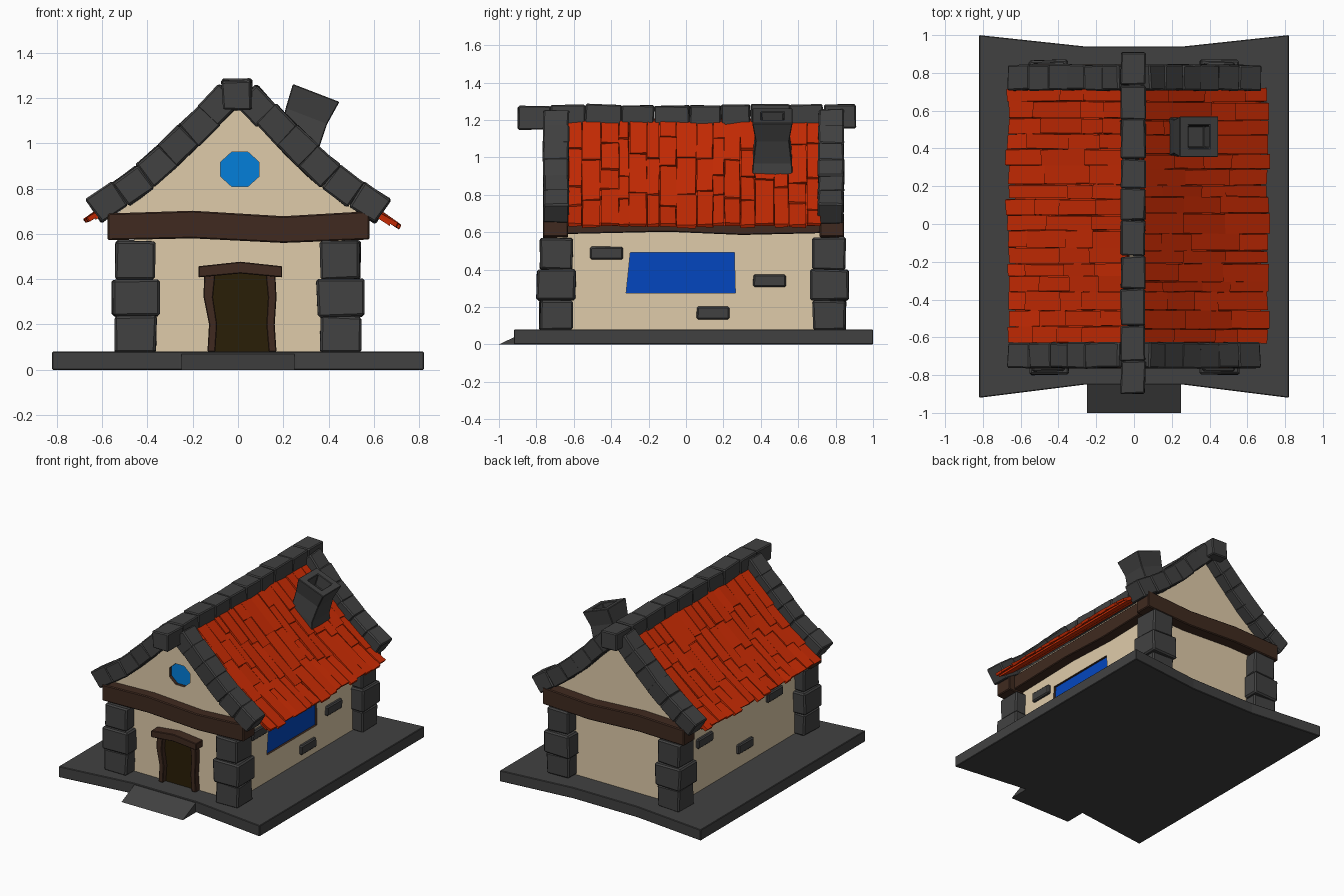
import bpy, bmesh, math, random
from mathutils import Matrix, Vector

if "Cube" in bpy.data.objects:
    bpy.data.objects.remove(bpy.data.objects["Cube"])

random.seed(4)


def material(name, rgb):
    m = bpy.data.materials.new(name)
    m.diffuse_color = (*rgb, 1)
    m.use_nodes = True
    m.node_tree.nodes["Principled BSDF"].inputs["Base Color"].default_value = m.diffuse_color
    return m


STONE = material("grey stone", (0.053, 0.053, 0.053))
WALL = material("cream plaster", (0.74, 0.60, 0.40))
WOOD = material("brown wood", (0.050, 0.023, 0.014))
DOOR = material("dark door", (0.023, 0.013, 0.002))
TILE = material("red tile", (0.58, 0.024, 0.001))
BLUE = material("deep blue glass", (0.001, 0.062, 0.52))
SKY = material("light blue glass", (0.001, 0.21, 0.70))


def finish(name, bm, mat, bevel=0):
    bmesh.ops.recalc_face_normals(bm, faces=bm.faces)
    me = bpy.data.meshes.new(name)
    bm.to_mesh(me)
    bm.free()
    me.materials.append(mat)
    ob = bpy.data.objects.new(name, me)
    bpy.context.collection.objects.link(ob)
    if bevel:
        mod = ob.modifiers.new("bevel", "BEVEL")
        mod.width = bevel
        mod.segments = 1
    return ob


def prism(name, poly, axis, a, b, mat, bevel=0):
    """Extrude a 2D outline along an axis from a to b."""
    place = {"x": lambda p, d: (d, p[0], p[1]),
             "y": lambda p, d: (p[0], d, p[1]),
             "z": lambda p, d: (p[0], p[1], d)}[axis]
    bm = bmesh.new()
    lo = [bm.verts.new(place(p, a)) for p in poly]
    hi = [bm.verts.new(place(p, b)) for p in poly]
    bm.faces.new(lo)
    bm.faces.new(hi[::-1])
    n = len(poly)
    for i in range(n):
        j = (i + 1) % n
        bm.faces.new((lo[i], hi[i], hi[j], lo[j]))
    return finish(name, bm, mat, bevel)


def blocks(name, items, mat, bevel=0.008, jitter=0.005):
    """Slightly irregular boxes: (centre, size, angle about y)."""
    bm = bmesh.new()
    for c, s, ang in items:
        m = Matrix.Translation(c) @ Matrix.Rotation(ang, 4, "Y") @ Matrix.Diagonal((*s, 1))
        for v in bmesh.ops.create_cube(bm, size=1, matrix=m)["verts"]:
            v.co += Vector([random.uniform(-jitter, jitter) for _ in range(3)])
    return finish(name, bm, mat, bevel)


def rect(x0, x1, z0, z1):
    return [(x0, z0), (x1, z0), (x1, z1), (x0, z1)]


# Base slab with flared corners, and entry ramp
prism("base_slab", [(-.82, -.92), (-.26, -.85), (.26, -.85), (.82, -.92),
                    (.82, 1), (.26, .94), (-.26, .94), (-.82, 1)], "z", 0, .08, STONE, .004)
prism("entry_ramp", [(-1, 0), (-.84, 0), (-.84, .075)], "x", -.25, .25, STONE)

# Plastered house body with gables
walls = prism("house_walls", [(-.46, .07), (.46, .07), (.46, .69), (.53, .69), (.46, .765),
                              (.25, .93), (0, 1.16), (-.25, .93), (-.46, .765), (-.53, .69),
                              (-.46, .69)], "y", -.69, .76, WALL)

# Recessed windows: round one in the front gable, wide one in the right wall
octagon = [(.008 + .092 * math.cos((k + .5) * math.pi / 4),
            .885 + .083 * math.sin((k + .5) * math.pi / 4)) for k in range(8)]
wide = [(-.32, .275), (.264, .275), (.258, .49), (-.298, .49)]
for name, poly, axis, a, b, g, mat in (
        ("gable_window", octagon, "y", -.75, -.655, -.66, SKY),
        ("side_window", wide, "x", .435, .52, .44, BLUE)):
    cutter = prism(name + "_cutter", poly, axis, a, b, WOOD)
    cutter.hide_render = True
    cutter.hide_viewport = True
    cut = walls.modifiers.new(name, "BOOLEAN")
    cut.object = cutter
    cut.solver = "EXACT"
    cut.material_mode = "TRANSFER"
    prism(name, poly, axis, g - .005, g + .004, mat)

# Corner pillars of three stacked stones
items = []
for sx in (-1, 1):
    for y in (-.695, .765):
        for z, h, w, d in ((.157, .16, .18, .175), (.318, .165, .207, .205), (.485, .17, .175, .175)):
            items.append(((sx * .452, y, z), (w, d, h), 0))
blocks("corner_pillars", items, STONE, .01)

# Wavy timber ring below the roof
for name, y0, y1 in (("front_beam", -.765, -.63), ("back_beam", .715, .845)):
    prism(name, [(-.575, .69), (-.2, .702), (.2, .678), (.58, .70), (.58, .575),
                 (.2, .56), (-.2, .58), (-.575, .572)], "y", y0, y1, WOOD, .006)
for name, s in (("left_beam", -1), ("right_beam", 1)):
    prism(name, [(-.64, .695), (.73, .695), (.73, .595), (.3, .585), (-.1, .602), (-.64, .59)],
          "x", s * .43, s * .535, WOOD, .005)

# Gable edging stones
items = []
for y in (-.695, .775):
    for sx in (-1, 1):
        for x, z, a in ((.58, .738, 34), (.464, .812, 37), (.357, .90, 41),
                        (.265, .988, 44), (.17, 1.08, 45), (.085, 1.165, 47)):
            items.append(((sx * x, y, z), (.14, .135, .128), sx * math.radians(a)))
blocks("gable_stones", items, STONE, .008)

# Ridge stones
cuts = [-.9, -.725, -.54, -.345, -.17, .02, .19, .345, .555, .735, .91]
blocks("ridge_stones", [((-.005, (a + b) / 2, 1.217 + random.uniform(-.006, .006)),
                         (.13, b - a - .002, .128), 0) for a, b in zip(cuts, cuts[1:])], STONE, .007)

# Roof: curved under-sheet plus staggered shingles
PROFILE = [(.03, 1.2), (.157, 1.08), (.34, .90), (.55, .728), (.712, .622)]


def on_profile(d):
    for p, q in zip(PROFILE, PROFILE[1:]):
        seg = math.dist(p, q)
        if d <= seg or q == PROFILE[-1]:
            f = d / seg
            return Vector((p[0] + (q[0] - p[0]) * f, p[1] + (q[1] - p[1]) * f))
        d -= seg


LENGTH = sum(math.dist(p, q) for p, q in zip(PROFILE, PROFILE[1:])) - .008
for side, s, total in (("left", -1, LENGTH - .05), ("right", 1, LENGTH)):
    pts = [(s * x, z) for x, z in PROFILE[:-1]]
    end = on_profile(total - .04)
    pts.append((s * end.x, end.y))
    prism(side + "_roof_sheet", pts + [(x, z - .015) for x, z in pts[::-1]], "y", -.63, .72, TILE)
    shingles = []
    edges = [-.63 + 1.35 * k / 16 + (random.uniform(-.018, .018) if 0 < k < 16 else 0)
             for k in range(17)]
    for y0, y1 in zip(edges, edges[1:]):
        stop = total + random.uniform(-.015, .008)
        d = 0
        while d < stop - .01:
            e = d + random.uniform(.14, .34)
            if e > stop - .1:
                e = stop
            p, q = on_profile(d), on_profile(e)
            q = q + Vector((.005, .007))          # lift the lower end
            mid, run = (p + q) / 2, q - p
            shingles.append(((s * mid.x, (y0 + y1) / 2, mid.y), (run.length, y1 - y0 - .004, .018),
                             s * math.atan2(-run.y, run.x)))
            d = e
    blocks(side + "_shingles", shingles, TILE, 0, .004)

# Leaning, flared chimney with a hollow top
bm = bmesh.new()
rings = []
for cx, cz, hx, hy, tilt in ((.262, .88, .09, .11, 0), (.268, 1.0, .092, .104, 21),
                             (.302, 1.12, .098, .09, 21), (.345, 1.222, .11, .108, 21),
                             (.345, 1.222, .06, .06, 21), (.318, 1.14, .055, .055, 21)):
    t = math.radians(tilt)
    rings.append([bm.verts.new((cx + u * hx * math.cos(t), .462 + v * hy, cz - u * hx * math.sin(t)))
                  for u, v in ((-1, -1), (1, -1), (1, 1), (-1, 1))])
for a, b in zip(rings, rings[1:]):
    for i in range(4):
        j = (i + 1) % 4
        bm.faces.new((a[i], a[j], b[j], b[i]))
bm.faces.new(rings[0])
bm.faces.new(rings[-1])
finish("chimney", bm, STONE, .004)

# Door with bent posts and a peaked lintel
prism("door_panel", rect(-.11, .155, .08, .425), "y", -.697, -.68, DOOR)
prism("left_door_post", [(-.135, .08), (-.10, .08), (-.092, .2), (-.11, .32), (-.10, .42),
                         (-.15, .42), (-.152, .32), (-.128, .2)], "y", -.735, -.67, WOOD, .004)
prism("right_door_post", [(.135, .08), (.17, .08), (.162, .2), (.17, .32), (.165, .42),
                          (.122, .42), (.132, .32), (.125, .2)], "y", -.735, -.67, WOOD, .004)
prism("door_lintel", [(-.175, .408), (.01, .425), (.195, .408), (.195, .457), (.01, .477),
                      (-.175, .457)], "y", -.765, -.67, WOOD, .004)

# Loose stones set into the side walls
blocks("right_wall_stones", [((.462, y, z), (.04, .175, .068), 0) for y, z in
                             ((-.425, .488), (.447, .34), (.145, .168))], STONE, .008, .001)
blocks("left_wall_stones", [((-.462, y, z), (.04, .175, .068), 0) for y, z in
                            ((.45, .44), (-.02, .22), (-.36, .47))], STONE, .008, .001)
